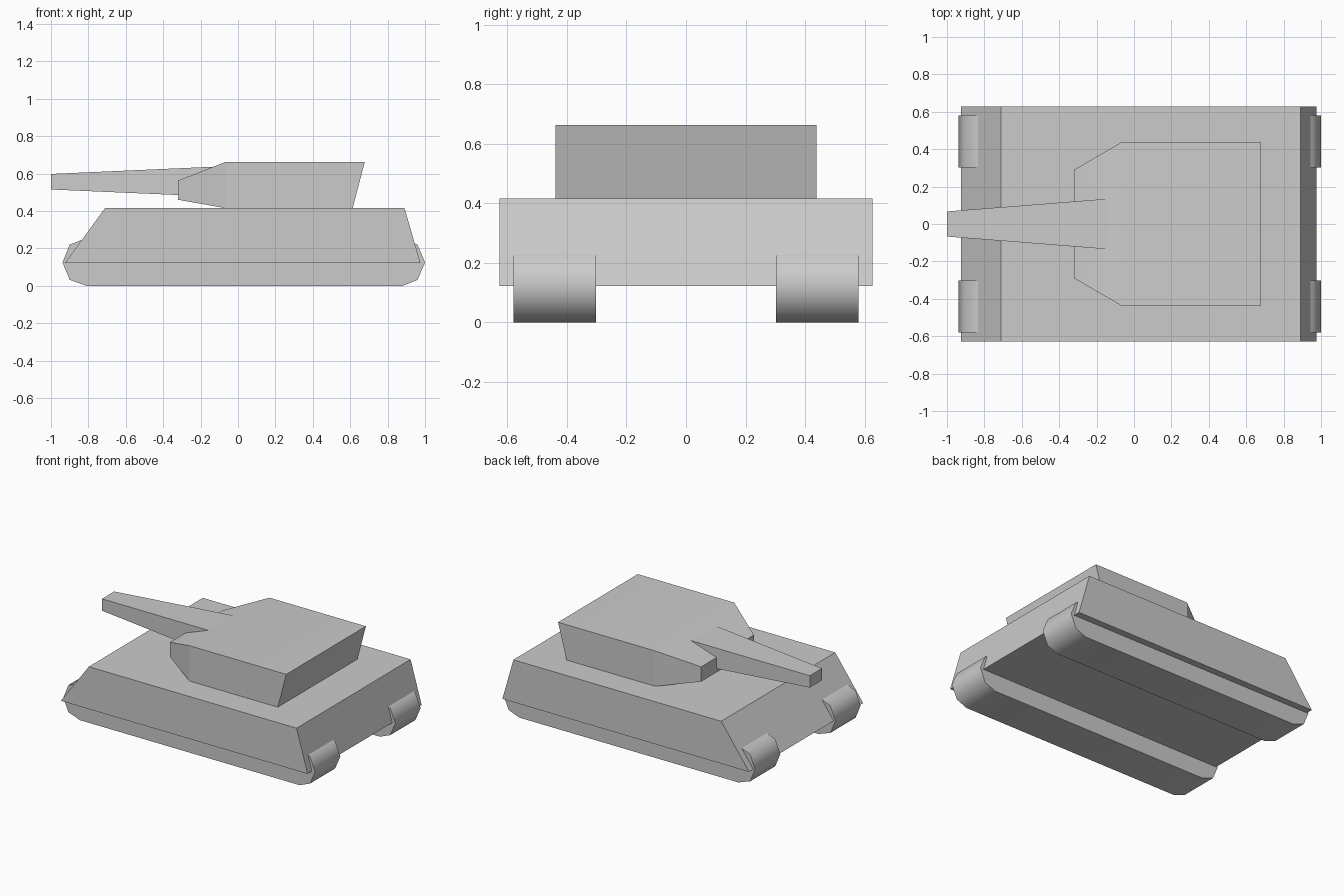
import bpy, bmesh, math

if "Cube" in bpy.data.objects:
    bpy.data.objects.remove(bpy.data.objects["Cube"])


def loft(name, rings, smooth_angle):
    """Bridge matching rings of points and cap both ends."""
    bm = bmesh.new()
    loops = [[bm.verts.new(p) for p in ring] for ring in rings]
    for a, b in zip(loops, loops[1:]):
        n = len(a)
        for i in range(n):
            j = (i + 1) % n
            bm.faces.new((a[i], a[j], b[j], b[i]))
    bm.faces.new(loops[0])
    bm.faces.new(loops[-1])
    bmesh.ops.recalc_face_normals(bm, faces=bm.faces)
    mesh = bpy.data.meshes.new(name)
    bm.to_mesh(mesh)
    bm.free()
    mesh.polygons.foreach_set("use_smooth", [True] * len(mesh.polygons))
    mesh.set_sharp_from_angle(angle=math.radians(smooth_angle))
    obj = bpy.data.objects.new(name, mesh)
    bpy.context.collection.objects.link(obj)
    return obj


def prism(name, profile, y0, y1, smooth_angle):
    """Extrude an x-z profile across the width."""
    return loft(name, [[(x, y, z) for x, z in profile] for y in (y0, y1)], smooth_angle)


def section(x_low, x_high, half_width, z_low, z_high):
    """Rectangular cross-section, leaning when the two x values differ."""
    w = half_width
    return [(x_low, -w, z_low), (x_low, w, z_low), (x_high, w, z_high), (x_high, -w, z_high)]


# Hull with sloped nose and tail
prism("hull", [(-0.925, 0.122), (0.975, 0.122), (0.89, 0.417), (-0.71, 0.417)],
      -0.627, 0.627, 20)

# Rounded track bands on both sides
track = [(-0.81, 0.0), (0.88, 0.0), (0.96, 0.032), (1.0, 0.125), (0.96, 0.22),
         (0.88, 0.255), (-0.81, 0.255), (-0.90, 0.22), (-0.938, 0.125), (-0.90, 0.032)]
for side, label in ((-1, "front"), (1, "back")):
    prism("track_" + label, track, side * 0.303, side * 0.58, 60)

# Turret tapering towards the gun, with an overhanging rear
loft("turret", [section(-0.32, -0.32, 0.29, 0.46, 0.563),
                section(-0.065, -0.065, 0.438, 0.415, 0.663),
                section(0.613, 0.678, 0.438, 0.415, 0.663)], 25)

# Tapered gun barrel, its root buried in the turret
loft("gun_barrel", [section(-1.0, -1.0, 0.067, 0.515, 0.598),
                    section(-0.10, -0.10, 0.138, 0.476, 0.638)], 20)
